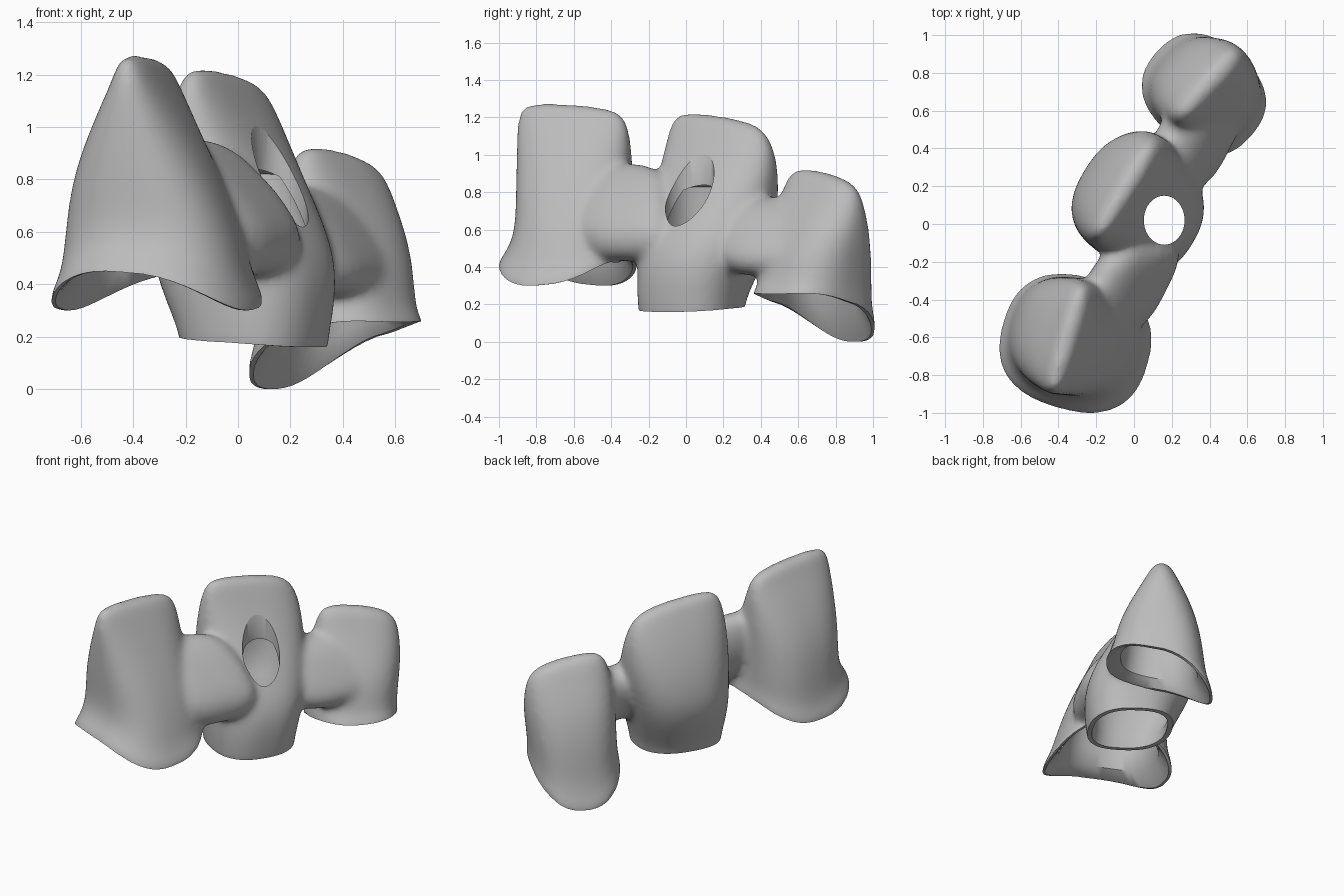
import bpy, bmesh
from math import cos, sin, pi, radians

cube = bpy.data.objects.get("Cube")
if cube:
    bpy.data.objects.remove(cube)

porcelain = bpy.data.materials.new("grey porcelain")
porcelain.use_nodes = True
GREY = (0.5, 0.5, 0.5, 1)
porcelain.diffuse_color = GREY
porcelain.node_tree.nodes["Principled BSDF"].inputs["Base Color"].default_value = GREY


def loft(name, loops):
    """Skin closed loops of points into a capped solid."""
    bm = bmesh.new()
    rows = [[bm.verts.new(p) for p in loop] for loop in loops]
    n = len(rows[0])
    for low, high in zip(rows, rows[1:]):
        for i in range(n):
            j = (i + 1) % n
            bm.faces.new((low[i], low[j], high[j], high[i]))
    bm.faces.new(rows[0][::-1])
    bm.faces.new(rows[-1])
    bmesh.ops.recalc_face_normals(bm, faces=bm.faces)
    mesh = bpy.data.meshes.new(name)
    bm.to_mesh(mesh)
    bm.free()
    ob = bpy.data.objects.new(name, mesh)
    bpy.context.collection.objects.link(ob)
    return ob


def section(ring, turn, wave=(0, 0, 0), tilt=0, inset=0, drop=0, n=48):
    """Rounded rectangle; wave (lean, saddle, phase) bends the rim, tilt slopes the top."""
    z, x, y, a, b = ring
    c, s = cos(radians(turn)), sin(radians(turn))
    lean, saddle, phase = wave
    pts = []
    for k in range(n):
        t = 2 * pi * (k + 0.5) / n
        u = (a - inset) * abs(cos(t)) ** 0.8 * (1 if cos(t) > 0 else -1)
        v = (b - inset) * abs(sin(t)) ** 0.8 * (1 if sin(t) > 0 else -1)
        h = z - drop + lean * cos(t) + saddle * cos(2 * t + radians(phase)) + tilt * sin(t)
        pts.append((x + u * c - v * s, y + u * s + v * c, h))
    return pts


def apply(ob, kind, **settings):
    mod = ob.modifiers.new(kind.title(), kind)
    for key, value in settings.items():
        setattr(mod, key, value)
    bpy.context.view_layer.objects.active = ob
    bpy.ops.object.modifier_apply(modifier=mod.name)


def fade(wave, f):
    return (wave[0] * f, wave[1] * f, wave[2])


def crown(name, rings, turn, wave, tilt, roof):
    """Tooth body, plus a cutter that trims the rim and hollows the underside."""
    rim = rings[0]
    loops = [section(rim, turn, wave, drop=0.08)]
    for i, ring in enumerate(rings):
        w = fade(wave, max(0, 1 - 0.35 * i))
        loops.append(section(ring, turn, w, tilt * i / (len(rings) - 1)))
    body = loft(name, loops)
    apply(body, "SUBSURF", levels=2)
    inner = [r for r in rings[1:] if r[0] < roof - 0.03]
    hollow = [section(rim, turn, wave, inset=-0.012, drop=0.25),
              section(rim, turn, wave, inset=-0.012),
              section(rim, turn, wave, inset=0.03)]
    hollow += [section(r, turn, fade(wave, 0.5), inset=0.055) for r in inner]
    z, x, y, a, b = inner[-1]
    hollow.append(section((roof - 0.02, x, y, a * 0.75, b * 0.85), turn, inset=0.05))
    hollow.append(section((roof, x, y, a * 0.5, b * 0.65), turn, inset=0.05))
    cutter = loft(name + "_hollow", hollow)
    cutter.hide_render = True
    return body, cutter


def connector(name, profile, y, start, end, lean):
    """Sweep an x-z profile between neighbouring crowns."""
    loops = [[(x + lean * (t - y), t, z) for x, z in profile]
             for t in (start, (start + end) / 2, end)]
    ob = loft(name, loops)
    apply(ob, "SUBSURF", levels=2)
    return ob


# Crowns: rings are (height, centre x, centre y, half thickness, half width)
front, front_cut = crown("front_crown", [
    (0.375, -0.31, -0.635, 0.41, 0.365), (0.45, -0.31, -0.62, 0.36, 0.33),
    (0.57, -0.315, -0.595, 0.34, 0.305), (0.78, -0.345, -0.595, 0.285, 0.31),
    (1.00, -0.355, -0.595, 0.185, 0.315), (1.19, -0.35, -0.605, 0.08, 0.31),
    (1.275, -0.36, -0.615, 0.04, 0.265)], -16, (0, -0.075, 24), -0.02, 0.82)
middle, middle_cut = crown("middle_crown", [
    (0.18, 0.06, 0.03, 0.265, 0.27), (0.25, 0.055, 0.035, 0.285, 0.28),
    (0.45, 0.03, 0.08, 0.345, 0.315), (0.62, 0.00, 0.13, 0.315, 0.33),
    (0.82, -0.03, 0.17, 0.23, 0.345), (1.00, -0.045, 0.185, 0.145, 0.335),
    (1.13, -0.05, 0.18, 0.08, 0.305), (1.215, -0.06, 0.165, 0.04, 0.24)],
    -31, (-0.02, 0, 0), -0.035, 0.86)
back, back_cut = crown("back_crown", [
    (0.168, 0.37, 0.685, 0.35, 0.285), (0.24, 0.375, 0.69, 0.295, 0.27),
    (0.42, 0.38, 0.70, 0.275, 0.275), (0.60, 0.385, 0.715, 0.215, 0.285),
    (0.80, 0.385, 0.735, 0.10, 0.265), (0.915, 0.385, 0.735, 0.045, 0.21)],
    -42, (0.128, -0.04, 0), -0.045, 0.58)

# Bars joining the crowns
bar_a = connector("front_bar", [(-0.22, 0.97), (-0.05, 0.96), (0.13, 0.75), (0.25, 0.59),
                  (0.2, 0.43), (0, 0.42), (-0.17, 0.55), (-0.25, 0.75)], -0.25, -0.62, -0.07, 0.5)
bar_b = connector("back_bar", [(0.06, 0.72), (0.19, 0.79), (0.34, 0.75), (0.48, 0.56),
                  (0.55, 0.43), (0.46, 0.34), (0.27, 0.36), (0.1, 0.5)], 0.42, 0.13, 0.74, 0.48)

# Fuse everything into one blended casting
bpy.ops.object.select_all(action="DESELECT")
for ob in (front, middle, back, bar_a, bar_b):
    ob.select_set(True)
bpy.context.view_layer.objects.active = middle
bpy.ops.object.join()
bridge = middle
bridge.name = "tooth_bridge"
apply(bridge, "REMESH", mode="VOXEL", voxel_size=0.015)
apply(bridge, "SMOOTH", factor=0.5, iterations=36)

# Round access hole in the middle crown, then the trimmed, hollow undersides
hole = loft("access_hole", [[(0.16 + 0.108 * cos(k * pi / 20), 0.02 + 0.13 * sin(k * pi / 20), z)
                             for k in range(40)] for z in (0.3, 1.3)])
for cutter in (front_cut, middle_cut, back_cut, hole):
    apply(bridge, "BOOLEAN", operation="DIFFERENCE", object=cutter, solver="EXACT")
    bpy.data.objects.remove(cutter)

# Finish: one colour, smooth shading with crisp rims
bridge.data.materials.clear()
bridge.data.materials.append(porcelain)
bpy.ops.object.select_all(action="DESELECT")
bridge.select_set(True)
bpy.context.view_layer.objects.active = bridge
bpy.ops.object.shade_smooth_by_angle(angle=radians(40))
